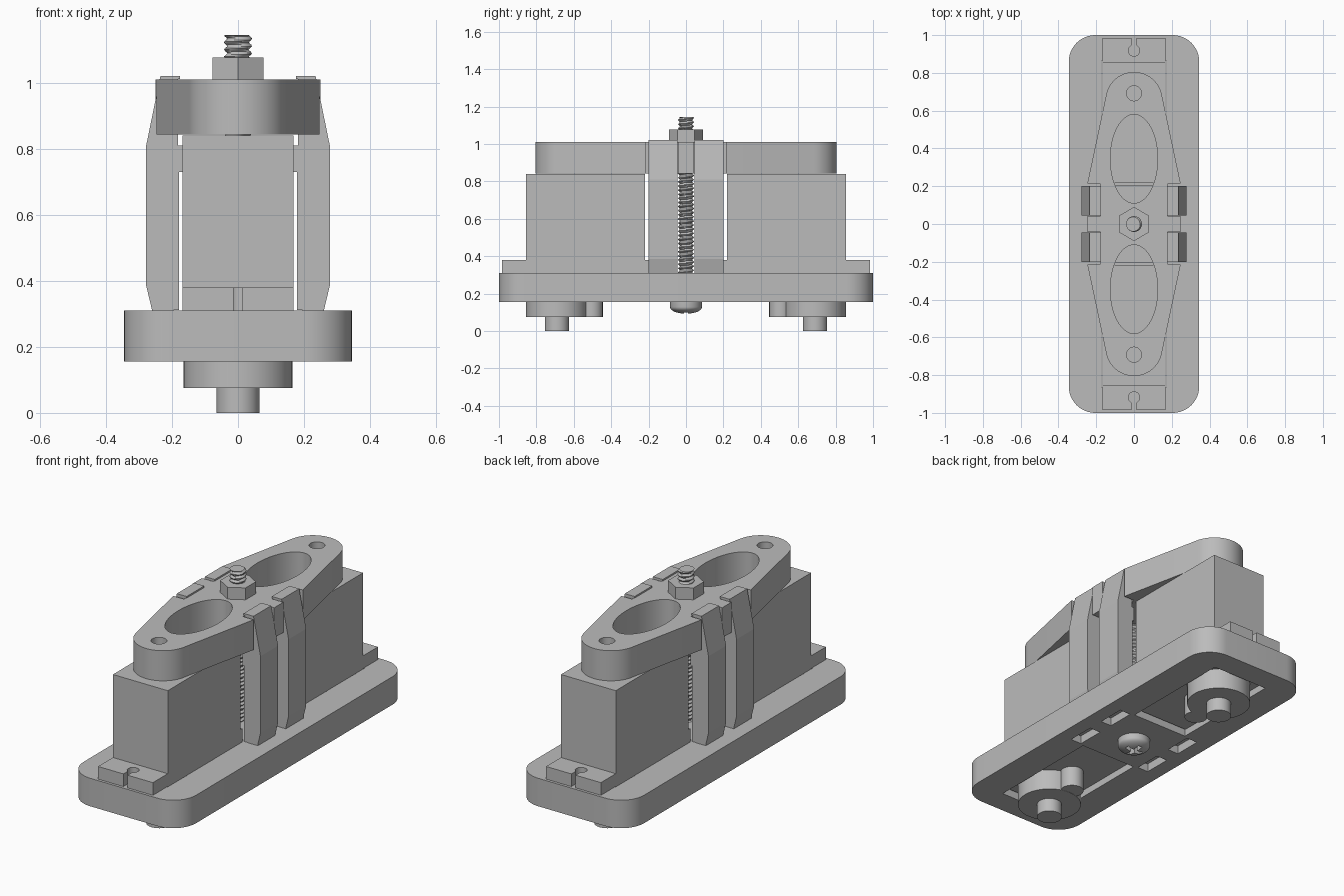
import bpy, bmesh
from math import sin, cos, pi, radians
from mathutils import Matrix

if "Cube" in bpy.data.objects:
    bpy.data.objects.remove(bpy.data.objects["Cube"], do_unlink=True)

grey = bpy.data.materials.new("plain grey")
grey.use_nodes = True
GREY = (0.5, 0.5, 0.5, 1)
grey.diffuse_color = GREY
grey.node_tree.nodes["Principled BSDF"].inputs["Base Color"].default_value = GREY


def finish(bm, name):
    bmesh.ops.recalc_face_normals(bm, faces=bm.faces)
    mesh = bpy.data.meshes.new(name)
    bm.to_mesh(mesh)
    bm.free()
    mesh.materials.append(grey)
    obj = bpy.data.objects.new(name, mesh)
    bpy.context.collection.objects.link(obj)
    return obj


def prism(name, outline, low, high, axis="z"):
    """Extrude an outline along z, or an x-z outline along y."""
    def place(p, d):
        return (p[0], p[1], d) if axis == "z" else (p[0], d, p[1])
    bm = bmesh.new()
    face = bm.faces.new([bm.verts.new(place(p, low)) for p in outline])
    ext = bmesh.ops.extrude_face_region(bm, geom=[face])
    verts = [v for v in ext["geom"] if isinstance(v, bmesh.types.BMVert)]
    bmesh.ops.translate(bm, verts=verts, vec=place((0, 0), high - low))
    return finish(bm, name)


def arc(cx, cy, rx, ry=None, start=0, end=360, n=48):
    ry = ry or rx
    steps = n if end - start == 360 else n + 1
    angles = [radians(start + (end - start) * i / n) for i in range(steps)]
    return [(cx + rx * cos(a), cy + ry * sin(a)) for a in angles]


def rect(x0, x1, y0, y1):
    return [(x0, y0), (x1, y0), (x1, y1), (x0, y1)]


def cut(obj, cutters):
    """Subtract the cutters, then discard them."""
    for c in cutters:
        c.hide_render = True
        mod = obj.modifiers.new("cut", "BOOLEAN")
        mod.operation = "DIFFERENCE"
        mod.solver = "EXACT"
        mod.object = c
    bpy.context.view_layer.update()
    graph = bpy.context.evaluated_depsgraph_get()
    mesh = bpy.data.meshes.new_from_object(obj.evaluated_get(graph))
    obj.modifiers.clear()
    obj.data = mesh
    for c in cutters:
        bpy.data.objects.remove(c, do_unlink=True)


def smooth(obj):
    bpy.ops.object.select_all(action="DESELECT")
    obj.select_set(True)
    bpy.context.view_layer.objects.active = obj
    bpy.ops.object.shade_smooth_by_angle(angle=radians(30))


def lathe(name, profile, n=40):
    bm = bmesh.new()
    verts = [bm.verts.new((r, 0, z)) for r, z in profile]
    edges = [bm.edges.new(pair) for pair in zip(verts, verts[1:])]
    bmesh.ops.spin(bm, geom=verts + edges, axis=(0, 0, 1), cent=(0, 0, 0),
                   angle=2 * pi, steps=n)
    bmesh.ops.remove_doubles(bm, verts=bm.verts, dist=0.0001)
    return finish(bm, name)


SIDES = (1, -1)

# Base plate with motor openings and clip slots
R = 0.14
X, Y = 0.345 - R, 1 - R
outline = (arc(X, Y, R, start=0, end=90, n=12) + arc(-X, Y, R, start=90, end=180, n=12)
           + arc(-X, -Y, R, start=180, end=270, n=12) + arc(X, -Y, R, start=270, end=359.9, n=12))
base = prism("base_plate", outline, 0.155, 0.31)
holes = []
for s in SIDES:
    holes.append(prism("opening", rect(-0.172, 0.172, *sorted((s * 0.21, s * 0.865))), 0.1, 0.4))
    for t in SIDES:
        holes.append(prism("slot", rect(*sorted((t * 0.195, t * 0.262)),
                                        *sorted((s * 0.045, s * 0.2))), 0.1, 0.4))
cut(base, holes)
smooth(base)

# Clamp lid: tapered ends, two oval windows, two screw holes, clip notches
half = arc(0, 0.655, 0.15, start=12, end=168, n=28)
outline = ([(0.25, -0.2), (0.25, 0.2)] + half + [(-0.25, 0.2), (-0.25, -0.2)]
           + [(-x, -y) for x, y in half])
lid = prism("clamp_lid", outline, 0.843, 1.01)
holes = []
for s in SIDES:
    holes.append(prism("oval", arc(0, s * 0.345, 0.125, 0.235, n=64), 0.7, 1.2))
    holes.append(prism("hole", arc(0, s * 0.692, 0.04, n=32), 0.7, 1.2))
    for t in SIDES:
        holes.append(prism("notch", rect(*sorted((t * 0.18, t * 0.4)),
                                         *sorted((s * 0.04, s * 0.215))), 0.7, 1.2))
cut(lid, holes)
smooth(lid)

# Motors: case, slotted outer flange, trimmed inner flange, gear housing, shaft
for s, end in ((1, "back"), (-1, "front")):
    def span(a, b):
        return sorted((s * a, s * b))
    prism(end + "_motor_case", rect(-0.168, 0.168, *span(0.218, 0.855)), 0.19, 0.84)
    flange = prism(end + "_motor_flange", rect(-0.168, 0.168, *span(0.853, 0.985)), 0.31, 0.38)
    cut(flange, [prism("screw_hole", arc(0, s * 0.918, 0.03, n=24), 0.2, 0.5),
                 prism("slit", rect(-0.013, 0.013, *span(0.92, 1.1)), 0.2, 0.5)])
    smooth(flange)
    prism(end + "_inner_flange", rect(-0.168, 0.168, *span(0.2, 0.22)), 0.29, 0.38)
    for name, y, r, low, high in (("gear_housing", 0.69, 0.165, 0.075, 0.195),
                                  ("idler_housing", 0.505, 0.06, 0.076, 0.195),
                                  ("output_shaft", 0.69, 0.065, 0, 0.08)):
        smooth(prism(end + "_" + name, arc(0, s * y, r), low, high))

# Spring clips: foot in the base, bulged outer face, hook over the lid
clip = [(0.196, 0.2), (0.26, 0.2), (0.26, 0.31), (0.278, 0.385), (0.278, 0.81),
        (0.235, 1.02), (0.175, 1.02), (0.175, 1.011), (0.182, 1.011), (0.182, 0.81),
        (0.168, 0.81), (0.168, 0.73), (0.178, 0.73), (0.178, 0.311), (0.196, 0.311)]
for s, end in ((1, "back"), (-1, "front")):
    for t, side in ((1, "left"), (-1, "right")):
        prism(f"{end}_{side}_clip", [(t * x, z) for x, z in clip],
              s * 0.046, s * 0.2, axis="y")

# Threaded rod: helical ridge wound along the length
N, PITCH, ROWS, LOW, HIGH = 24, 0.022, 200, 0.14, 1.145
bm = bmesh.new()
rings = []
for i in range(ROWS + 1):
    z = LOW + (HIGH - LOW) * i / ROWS
    ring = []
    for k in range(N):
        phase = (z / PITCH - k / N) % 1
        r = 0.031 + 0.011 * min(1, 2.6 * min(phase, 1 - phase))
        ring.append(bm.verts.new((r * cos(2 * pi * k / N), r * sin(2 * pi * k / N), z)))
    rings.append(ring)
for a, b in zip(rings, rings[1:]):
    for k in range(N):
        bm.faces.new((a[k], a[(k + 1) % N], b[(k + 1) % N], b[k]))
bm.faces.new(rings[0])
bm.faces.new(rings[-1])
smooth(finish(bm, "threaded_rod"))

# Hex nut with points toward front and back
prism("hex_nut", arc(0, 0, 0.09, start=30, end=390, n=6), 1.01, 1.076)

# Domed screw head with a cross recess
dome = [(0.085 * cos(radians(a)), 0.128 - 0.036 * sin(radians(a))) for a in range(0, 90, 10)]
head = lathe("screw_head", [(0, 0.16), (0.085, 0.16)] + dome + [(0, 0.092)])
cross = [(0.05, 0.012), (0.012, 0.012), (0.012, 0.05)]
cross += [(-x, y) for x, y in reversed(cross)]
cross += [(-x, -y) for x, y in cross]
cut(head, [prism("cross", cross, 0.05, 0.13)])
smooth(head)
